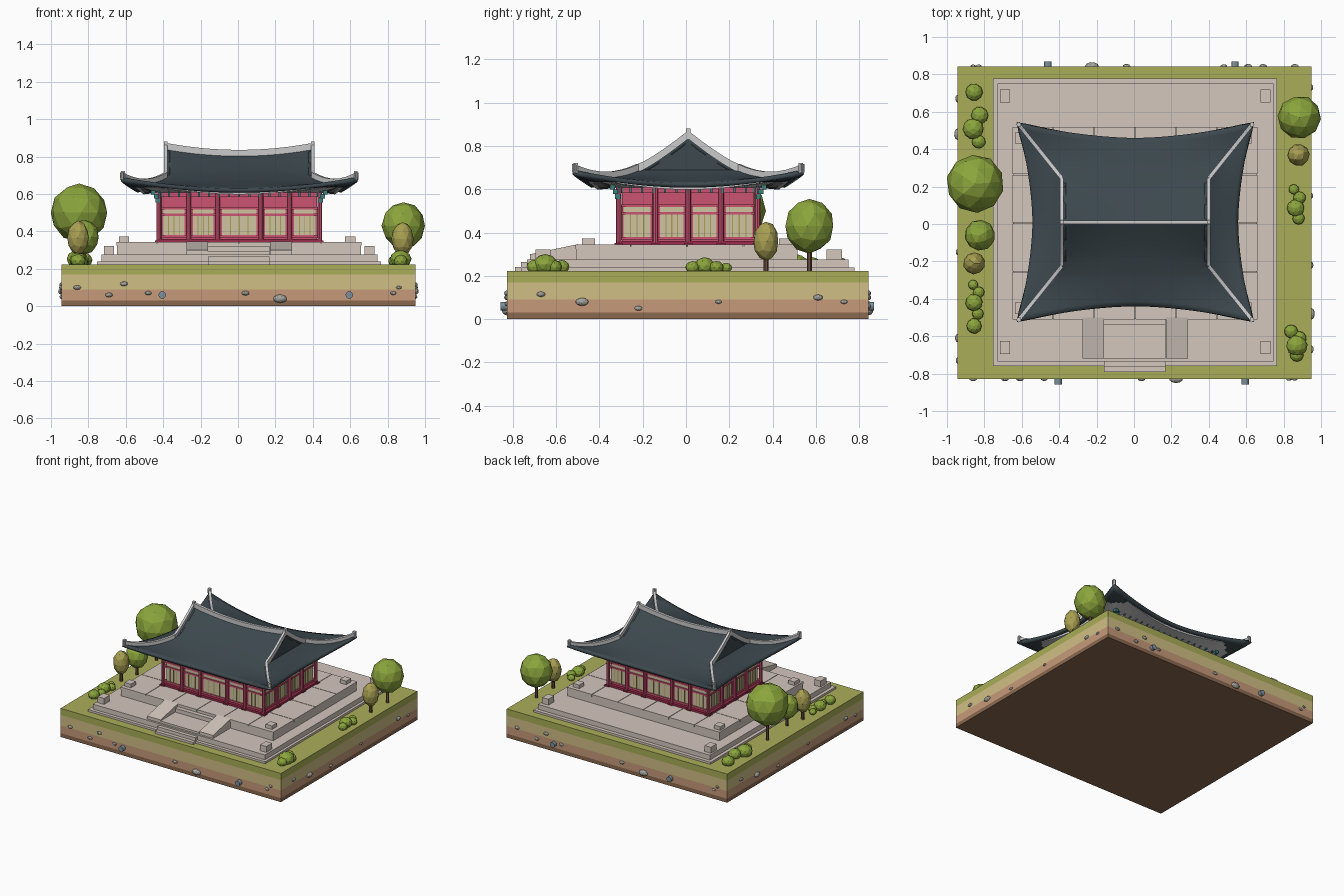
import bpy, bmesh, math, random
from mathutils import Vector, Matrix

if "Cube" in bpy.data.objects:
    bpy.data.objects.remove(bpy.data.objects["Cube"])

random.seed(4)
CX, CY = 0.007, 0.01          # centre of the hall


def mat(name, hexcol):
    m = bpy.data.materials.new(name)
    c = [int(hexcol[i:i + 2], 16) / 255 for i in (0, 2, 4)]
    m.diffuse_color = [((v + 0.055) / 1.055) ** 2.4 for v in c] + [1]
    m.use_nodes = True
    m.node_tree.nodes["Principled BSDF"].inputs["Base Color"].default_value = m.diffuse_color
    return m


GRASS, LOAM, CLAY, EARTH = mat("grass", "aaae58"), mat("loam", "d0bf85"), mat("clay", "c69b7a"), mat("earth", "8a684f")
STONE, RED, DKRED = mat("stone", "d3c7be"), mat("red_paint", "cc5272"), mat("dark_red", "9c2c4a")
PAPER, TILE, WHITE = mat("paper", "d0c3a0"), mat("roof_tile", "3c484e"), mat("plaster", "d6d7d8")
TEAL, LEAF, OLIVE = mat("teal", "3f7f7c"), mat("leaf", "8ba53c"), mat("olive_leaf", "a9a052")
BARK, ROCK, PIPE = mat("bark", "6b5040"), mat("rock", "a5a49e"), mat("pipe", "7d919c")


def finish(name, bm, m):
    me = bpy.data.meshes.new(name)
    bm.to_mesh(me)
    bm.free()
    me.materials.append(m)
    ob = bpy.data.objects.new(name, me)
    bpy.context.collection.objects.link(ob)
    return ob


def boxes(name, items, m):
    """Many boxes (x0,x1,y0,y1,z0,z1) in one object."""
    bm = bmesh.new()
    for x0, x1, y0, y1, z0, z1 in items:
        M = Matrix.Translation(((x0 + x1) / 2, (y0 + y1) / 2, (z0 + z1) / 2)) @ Matrix.Diagonal((abs(x1 - x0), abs(y1 - y0), z1 - z0, 1))
        bmesh.ops.create_cube(bm, size=1, matrix=M)
    return finish(name, bm, m)


def blobs(name, items, m, jitter=0.0):
    """Low-poly balls: (x,y,z,rx,ry,rz)."""
    bm = bmesh.new()
    for x, y, z, a, b, c in items:
        R = Matrix.Rotation(random.uniform(0, 6), 4, 'Z')
        r = bmesh.ops.create_icosphere(bm, subdivisions=2, radius=1, matrix=R)
        for v in r['verts']:
            k = 1.03 + random.uniform(-jitter, jitter)
            v.co = Vector((x + v.co.x * a * k, y + v.co.y * b * k, z + v.co.z * c * k))
    return finish(name, bm, m)


def rods(name, items, m, seg=8):
    """Cylinders between two points: (p, q, r)."""
    bm = bmesh.new()
    for p, q, r in items:
        p, q = Vector(p), Vector(q)
        M = Matrix.Translation((p + q) / 2) @ (q - p).to_track_quat('Z', 'Y').to_matrix().to_4x4()
        bmesh.ops.create_cone(bm, cap_ends=True, segments=seg, radius1=r, radius2=r, depth=(q - p).length, matrix=M)
    return finish(name, bm, m)


def sweep(bm, path, w, h):
    """Rectangular ridge cap standing on a path."""
    rings = []
    for i, p in enumerate(path):
        t = path[min(i + 1, len(path) - 1)] - path[max(i - 1, 0)]
        side = Vector((-t.y, t.x, 0)).normalized() * w / 2
        rings.append([bm.verts.new(p + s * side + Vector((0, 0, k))) for s, k in ((-1, -.012), (1, -.012), (1, h), (-1, h))])
    for a, b in zip(rings, rings[1:]):
        for i in range(4):
            bm.faces.new((a[i], a[(i + 1) % 4], b[(i + 1) % 4], b[i]))
    bm.faces.new(rings[0])
    bm.faces.new(rings[-1])


# layered ground block
for n, z0, z1, m in (("earth_base", 0, .03, EARTH), ("clay_layer", .03, .09, CLAY), ("loam_layer", .09, .17, LOAM), ("grass_layer", .17, .222, GRASS)):
    boxes(n, [(-.943, .948, -.828, .843, z0, z1)], m)

# stones and pipes bedded in the block's sides
fr = [(-.86, .1, .02), (-.69, .06, .02), (-.61, .12, .02), (-.48, .07, .018), (.04, .07, .02), (.225, .04, .036), (.83, .07, .016), (.86, .1, .015)]
sd = [(-.67, .115, .02), (-.48, .08, .03), (-.22, .05, .018), (.15, .08, .015), (.61, .1, .022), (.73, .08, .016)]
st = [(u, s, z, r, r * .6, r * .6) for u, z, r in fr for s in (-.828,)] + [(-u, .843, z, r, r * .6, r * .6) for u, z, r in fr]
st += [(.948, u, z, r * .6, r, r * .6) for u, z, r in sd] + [(-.943, -u, z, r * .6, r, r * .6) for u, z, r in sd]
blobs("embedded_stones", st, ROCK)
rods("drain_pipes", [((x, -.8, .06), (x, -.858, .06), .02) for x in (-.405, .595)] +
     [((x, .8, .06), (x, .868, .06), .02) for x in (-.46, .54)], PIPE, 12)

# stone terraces with paving slabs
boxes("lower_terrace", [(-.755, .765, -.76, .778, .22, .238), (-.73, .745, -.735, .75, .238, .276)], STONE)
boxes("upper_terrace", [(-.648, .658, -.508, .515, .27, .335)], STONE)
xs, ys = [-.652, -.435, -.215, .005, .225, .445, .662], [-.512, -.255, .005, .265, .52]
boxes("terrace_slabs", [(a + .002, b - .002, c + .002, d - .002, .325, .344) for a, b in zip(xs, xs[1:]) for c, d in zip(ys, ys[1:])], STONE)
boxes("corner_stones", [(x - .027, x + .027, y - .035, y + .035, .27, .322) for x in (-.69, .703) for y in (-.66, .685)] +
      [(x - .027, x + .027, y - .03, y + .03, .34, .372) for x in (-.61, .6) for y in (-.45, .46)], STONE)

# front stairs and their sloped cheeks
boxes("front_steps", [(-.16, .168, y, -.5, .22, z) for y, z in ((-.54, .322), (-.72, .292), (-.762, .265), (-.79, .24))], STONE)
bm = bmesh.new()
for x0, x1 in ((-.275, -.16), (.172, .29)):
    prof = [(-.5, .25), (-.5, .346), (-.72, .3), (-.72, .25)]
    a, b = [[bm.verts.new((x, y, z)) for y, z in prof] for x in (x0, x1)]
    bm.faces.new(a)
    bm.faces.new(b)
    for i in range(4):
        bm.faces.new((a[i], a[i - 1], b[i - 1], b[i]))
bmesh.ops.recalc_face_normals(bm, faces=bm.faces)
finish("stair_cheeks", bm, STONE)

# hall: core, columns, beams, doors on all four sides
HX, HY = .43, .32
boxes("hall_core", [(CX - HX + .015, CX + HX - .015, CY - HY + .015, CY + HY - .015, .34, .65)], RED)
cols, rails, sills, doors, bars, brackets = [], [], [], [], [], []


def wall(axis, sign, posts, half, depth):
    def bx(u0, u1, d0, d1, z0, z1):
        d0, d1 = sign * (depth + d0), sign * (depth + d1)
        lo, hi = min(d0, d1), max(d0, d1)
        return (CX + u0, CX + u1, CY + lo, CY + hi, z0, z1) if axis == 'x' else (CX + lo, CX + hi, CY + u0, CY + u1, z0, z1)
    for z0, z1 in ((.365, .38), (.483, .495), (.518, .53), (.585, .61)):
        rails.append(bx(-half, half, -.03, -.003, z0, z1))
    sills.append(bx(-half - .01, half + .01, -.03, .012, .344, .36))
    for u in posts:
        b = bx(u, u, 0, 0, .34, .62)
        cols.append(((b[0], b[2], .34), (b[0], b[2], .62), .013))
        sills.append(bx(u - .02, u + .02, -.02, .02, .34, .352))
    for a, b in zip(posts, posts[1:]):
        a, b = a + .022, b - .022
        doors.append(bx(a, b, -.03, -.009, .378, .485))
        doors.append(bx(a, b, -.03, -.009, .493, .52))
        n = 4
        for i in range(1, n):
            u = a + (b - a) * i / n
            bars.append(bx(u - .0025, u + .0025, -.02, -.006, .378, .485))
    k = round(half * 2 / .055)
    for i in range(k + 1):
        u = -half + 2 * half * i / k
        brackets.append(bx(u - .005, u + .005, -.02, .012, .583, .605))
        brackets.append(bx(u - .005, u + .005, -.02, .03, .605, .622))


for s in (-1, 1):
    wall('x', s, [-HX, -.27, -.115, .115, .27, HX], HX, HY)
    wall('y', s, [-HY, -.152, 0, .152, HY], HY, HX)
rods("columns", cols, RED)
boxes("wall_beams", rails, RED)
boxes("wall_sills", sills, DKRED)
boxes("door_panels", doors, PAPER)
boxes("door_bars", bars, OLIVE)
boxes("eave_brackets", brackets, TEAL)
boxes("corner_brackets", [(CX + i * (HX + a - .012), CX + i * (HX + a + .012), CY + j * (HY + a - .012), CY + j * (HY + a + .012), z, z + .022)
                          for i in (-1, 1) for j in (-1, 1) for a, z in ((.005, .555), (.015, .577), (.03, .598))], TEAL)

# roof surfaces: main slope, skirt and gable
GX, GY, ZG = .393, .235, .69


def lower(s, w, side):
    zc, zh = ZG - .062 * w ** .8, ZG - .14 * w * (1 - w)
    z = zc + (zh - zc) * abs(s) ** 1.8
    if side:
        return Vector((GX + w * (.55 + .08 * abs(s) ** 1.7 - GX), s * (GY + .295 * w), z))
    return Vector((s * (GX + .237 * w), GY + w * (.45 + .08 * abs(s) ** 1.7 - GY), z))


def upper(s, v):
    return Vector((s * GX, GY * v, ZG + (.118 + .037 * s * s) * (1 - v) ** 1.2))


C = Vector((CX, CY, 0))
N, K = 20, 8
S = [-1 + 2 * i / N for i in range(N + 1)]
W = [i / K for i in range(K + 1)]
bm = bmesh.new()


def grid(f, fx, fy):
    g = [[bm.verts.new(C + Vector((p.x * fx, p.y * fy, p.z))) for p in (f(s, w) for s in S)] for w in W]
    for a, b in zip(g, g[1:]):
        for i in range(N):
            bm.faces.new((a[i], a[i + 1], b[i + 1], b[i]))


for k in (-1, 1):
    grid(upper, 1, k)
    grid(lambda s, w: lower(s, w, False), 1, k)
    grid(lambda s, w: lower(s, w, True), k, 1)
    # gable wall strips from the ridge line down to the skirt
    grid(lambda s, w: Vector((GX, GY * s, ZG + (upper(1, abs(s)).z - ZG) * (1 - w))), k, 1)
bmesh.ops.remove_doubles(bm, verts=bm.verts, dist=1e-4)
bmesh.ops.dissolve_degenerate(bm, edges=bm.edges, dist=1e-5)
bmesh.ops.recalc_face_normals(bm, faces=bm.faces)
roof = finish("tiled_roof", bm, TILE)
sol = roof.modifiers.new("thickness", 'SOLIDIFY')
sol.thickness, sol.offset = .022, -1
bpy.context.view_layer.objects.active = roof
roof.select_set(True)
bpy.ops.object.shade_smooth_by_angle(angle=math.radians(25))

# pale soffit sloping from the walls out under the eaves
bm = bmesh.new()
for side in (False, True):
    for k in (-1, 1):
        f = (k, 1) if side else (1, k)
        prev = None
        for s in S:
            e = lower(s, 1, side)
            o = Vector((e.x * .93 * f[0], e.y * .93 * f[1], e.z - .03))
            q = Vector((HX * f[0], s * HY, .607)) if side else Vector((s * HX, HY * f[1], .607))
            cur = [bm.verts.new(C + p) for p in (q, o, o + Vector((0, 0, .018)))]
            if prev:
                for i in (0, 1):
                    bm.faces.new((prev[i], cur[i], cur[i + 1], prev[i + 1]))
            prev = cur
bmesh.ops.remove_doubles(bm, verts=bm.verts, dist=1e-4)
finish("eave_soffit", bm, WHITE)

# white ridge caps with raised ends
bm = bmesh.new()
sweep(bm, [C + upper(s, 0) for s in S], .02, .028)
for i in (-1, 1):
    for j in (-1, 1):
        F = lambda p: C + Vector((p.x * i, p.y * j, p.z))
        sweep(bm, [F(upper(1, w)) for w in W], .018, .026)
        sweep(bm, [F(lower(1, w, False)) for w in W], .02, .026)
bmesh.ops.recalc_face_normals(bm, faces=bm.faces)
finish("roof_ridges", bm, WHITE)
boxes("ridge_ends", [(CX + i * GX - .01, CX + i * GX + .01, CY - .011, CY + .011, .83, .88) for i in (-1, 1)] +
      [(CX + i * .622 - .01, CX + i * .622 + .01, CY + j * .52 - .01, CY + j * .52 + .01, .685, .722) for i in (-1, 1) for j in (-1, 1)], WHITE)

# trees and bushes
green = [(-.85, .215, .5, .15, .15, .15), (.885, .57, .43, .112, .112, .122), (-.825, -.06, .37, .08, .08, .09)]
olive = [(.88, .37, .36, .057, .057, .088), (-.855, -.21, .365, .057, .057, .088)]
blobs("tree_crowns", green, LEAF, .03)
blobs("olive_tree_crowns", olive, OLIVE, .03)
rods("tree_trunks", [((t[0], t[1], .21), (t[0], t[1], t[2]), .011) for t in green + olive], BARK, 6)
bush = [(-.855, .705, .045), (-.825, .58, .045), (-.86, .51, .055), (-.83, .44, .035),
        (-.86, -.325, .026), (-.83, -.365, .03), (-.855, -.42, .045), (-.835, -.48, .03), (-.855, -.545, .04),
        (.855, .185, .027), (.885, .14, .033), (.865, .085, .045), (.88, .03, .032),
        (.84, -.575, .036), (.885, -.61, .036), (.87, -.65, .055), (.87, -.7, .036)]
blobs("bushes", [(x, y, .222 + r * .55, r, r, r * .85) for x, y, r in bush], LEAF, .03)
